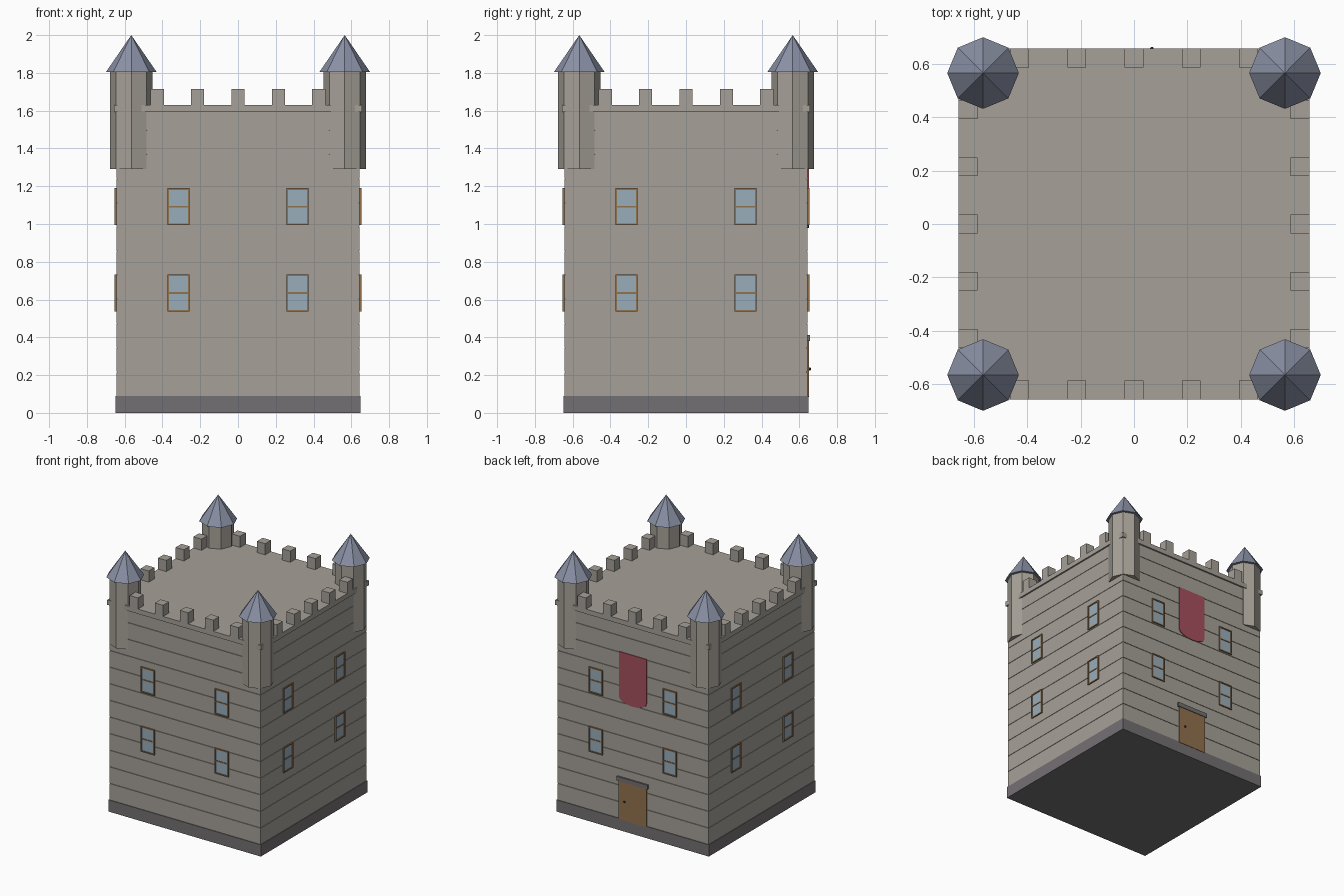
import bpy, bmesh, math
from mathutils import Matrix, Vector

if "Cube" in bpy.data.objects:
    bpy.data.objects.remove(bpy.data.objects["Cube"])


def material(name, r, g, b):
    lin = [((c / 255 + 0.055) / 1.055) ** 2.4 for c in (r, g, b)]
    m = bpy.data.materials.new(name)
    m.diffuse_color = (*lin, 1)
    m.use_nodes = True
    m.node_tree.nodes["Principled BSDF"].inputs["Base Color"].default_value = m.diffuse_color
    return m


STONE = material("stone", 166, 161, 152)
PLINTH = material("dark_stone", 116, 112, 115)
SLATE = material("roof_slate", 138, 145, 165)
GLASS = material("window_glass", 154, 174, 186)
WOOD = material("wood", 146, 114, 78)
CLOTH = material("banner_red", 166, 80, 92)
IRON = material("iron", 50, 48, 48)

HALF = 0.644        # half width of the wall
ROOF_Z = 1.63


def finish(name, bm, mat, turn=0):
    bm.transform(Matrix.Rotation(turn, 4, 'Z'))
    bmesh.ops.recalc_face_normals(bm, faces=bm.faces)
    me = bpy.data.meshes.new(name)
    bm.to_mesh(me)
    bm.free()
    me.materials.append(mat)
    ob = bpy.data.objects.new(name, me)
    bpy.context.collection.objects.link(ob)
    return ob


def add_box(bm, x0, x1, y0, y1, z0, z1):
    m = Matrix.Translation(((x0 + x1) / 2, (y0 + y1) / 2, (z0 + z1) / 2)) \
        @ Matrix.Diagonal((x1 - x0, y1 - y0, z1 - z0, 1))
    bmesh.ops.create_cube(bm, size=1, matrix=m)


def box(name, mat, *dims, turn=0):
    bm = bmesh.new()
    add_box(bm, *dims)
    return finish(name, bm, mat, turn)


def cone(name, mat, x, y, z0, z1, r0, r1):
    bm = bmesh.new()
    bmesh.ops.create_cone(bm, cap_ends=True, segments=8, radius1=r0, radius2=r1,
                          depth=z1 - z0, matrix=Matrix.Translation((x, y, (z0 + z1) / 2)))
    bmesh.ops.remove_doubles(bm, verts=bm.verts, dist=1e-5)
    return finish(name, bm, mat)


# plinth, recessed core and stacked stone courses with fine joints
box("plinth", PLINTH, -0.649, 0.649, -0.649, 0.649, 0, 0.09)
box("wall_core", STONE, -0.638, 0.638, -0.638, 0.638, 0.085, 1.6)
bm = bmesh.new()
for i in range(12):
    z = 0.09 + 0.128 * i
    add_box(bm, -HALF, HALF, -HALF, HALF, z, min(z + 0.125, 1.595))
finish("wall_courses", bm, STONE)

# roof slab
box("roof_slab", STONE, -0.656, 0.656, -0.656, 0.656, 1.593, ROOF_Z)

# merlons and windows on all four sides
for side in range(4):
    turn = side * math.pi / 2
    bm = bmesh.new()
    for i in range(-2, 3):
        x = i * 0.214
        add_box(bm, x - 0.035, x + 0.035, -0.656, -0.586, ROOF_Z - 0.002, 1.716)
    finish("merlons", bm, STONE, turn)

    frames, panes = bmesh.new(), bmesh.new()
    for x in (-0.315, 0.315):
        for z in (0.635, 1.092):
            w, h, t = 0.058, 0.098, 0.009
            add_box(panes, x - w + t, x + w - t, -0.647, -0.64, z - h + t, z + h - t)
            for s in (-1, 1):
                add_box(frames, x + s * (w - t / 2) - t / 2, x + s * (w - t / 2) + t / 2,
                        -0.653, -0.64, z - h, z + h)
                add_box(frames, x - w + t, x + w - t, -0.653, -0.64,
                        z + s * (h - t / 2) - t / 2, z + s * (h - t / 2) + t / 2)
            add_box(frames, x - w + t, x + w - t, -0.651, -0.64, z - 0.0045, z + 0.0045)
    finish("window_frames", frames, WOOD, turn)
    finish("window_panes", panes, GLASS, turn)

# corner turrets with pointed roofs
for sx in (-1, 1):
    for sy in (-1, 1):
        x, y = sx * 0.565, sy * 0.565
        cone("turret", STONE, x, y, 1.29, 1.81, 0.113, 0.113)
        cone("turret_roof", SLATE, x, y, 1.805, 2.0, 0.134, 0)

# back door with lintel and knob
box("door", WOOD, -0.12, 0.12, 0.63, 0.652, 0.085, 0.385)
box("door_lintel", PLINTH, -0.132, 0.132, 0.63, 0.657, 0.38, 0.413)
bm = bmesh.new()
bmesh.ops.create_uvsphere(bm, u_segments=8, v_segments=6, radius=0.008,
                          matrix=Matrix.Translation((0.067, 0.655, 0.232)))
finish("door_knob", bm, IRON)

# hanging banner with a rounded lower edge
bm = bmesh.new()
outline = [(-0.117, 1.375), (0.117, 1.375)]
outline += [(0.117 * math.cos(a), 1.03 - 0.05 * math.sin(a))
            for a in (math.pi * k / 8 for k in range(9))]
face = bm.faces.new([bm.verts.new((x, 0.642, z)) for x, z in outline])
ext = bmesh.ops.extrude_face_region(bm, geom=[face])["geom"]
bmesh.ops.translate(bm, vec=Vector((0, 0.008, 0)),
                    verts=[v for v in ext if isinstance(v, bmesh.types.BMVert)])
finish("banner", bm, CLOTH)
